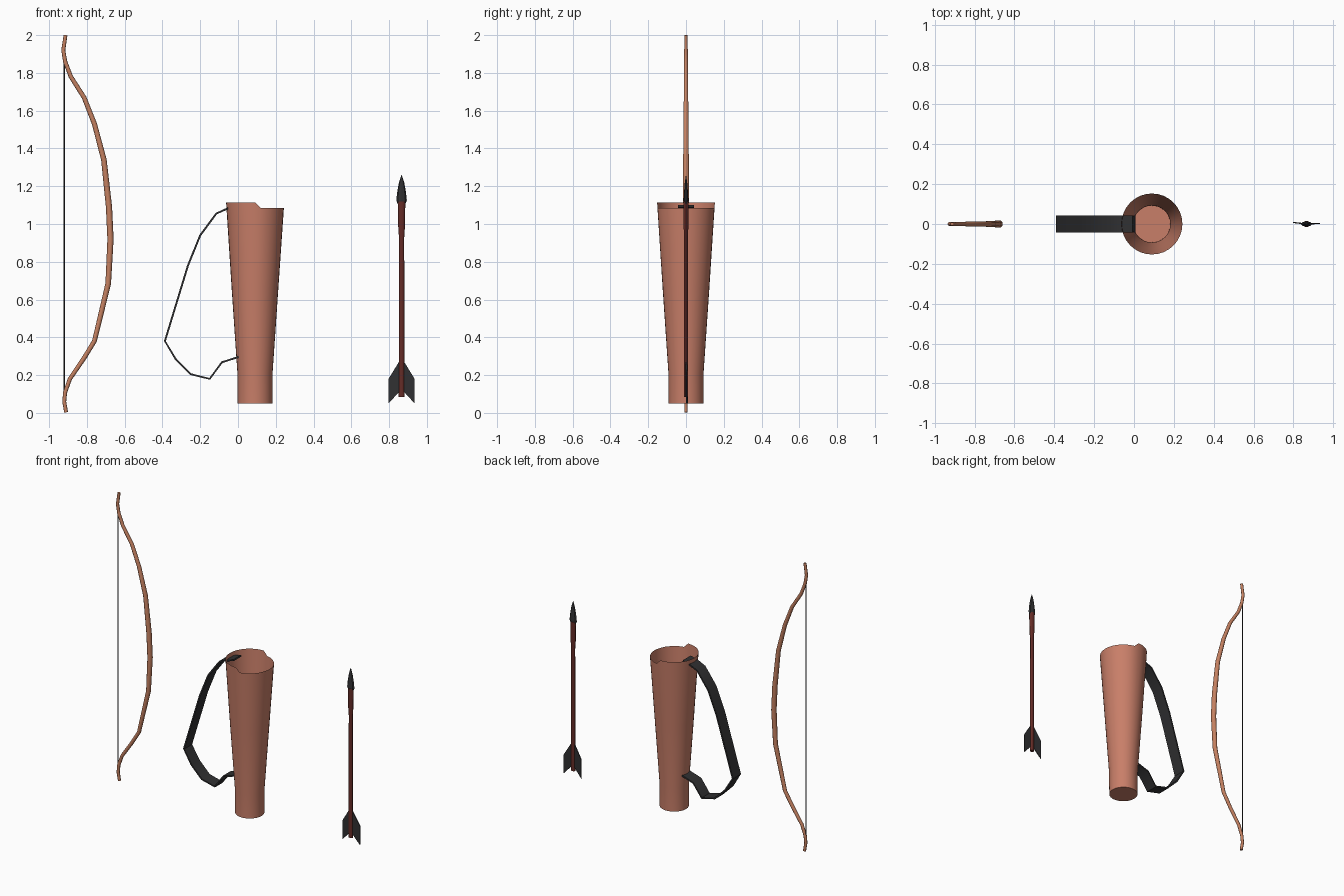
import bpy, bmesh
from math import sin, cos, pi
from mathutils import Vector

if "Cube" in bpy.data.objects:
    bpy.data.objects.remove(bpy.data.objects["Cube"])


def material(name, rgb):
    m = bpy.data.materials.new(name)
    m.diffuse_color = (*rgb, 1)
    m.use_nodes = True
    m.node_tree.nodes["Principled BSDF"].inputs["Base Color"].default_value = m.diffuse_color
    return m


WOOD = material("tan_wood", (0.56, 0.22, 0.12))
LEATHER = material("tan_leather", (0.58, 0.21, 0.14))
RED = material("dark_red_wood", (0.13, 0.025, 0.02))
DARK = material("charcoal", (0.03, 0.03, 0.032))


def finish(name, bm, mat, smooth=True):
    bmesh.ops.recalc_face_normals(bm, faces=bm.faces)
    mesh = bpy.data.meshes.new(name)
    bm.to_mesh(mesh)
    bm.free()
    mesh.materials.append(mat)
    ob = bpy.data.objects.new(name, mesh)
    bpy.context.collection.objects.link(ob)
    if smooth:
        bpy.ops.object.select_all(action='DESELECT')
        ob.select_set(True)
        bpy.context.view_layer.objects.active = ob
        bpy.ops.object.shade_smooth_by_angle(angle=0.7)
    return ob


def loft(name, rings, mat, caps=(True, True), smooth=True):
    """Skin a list of equal-sized point rings."""
    bm = bmesh.new()
    loops = [[bm.verts.new(p) for p in ring] for ring in rings]
    n = len(loops[0])
    for a, b in zip(loops, loops[1:]):
        for i in range(n):
            j = (i + 1) % n
            bm.faces.new((a[i], a[j], b[j], b[i]))
    for cap, ring in zip(caps, (loops[0], loops[-1])):
        if cap:
            bm.faces.new(ring)
    return finish(name, bm, mat, smooth)


def ellipse(x, y, z, rx, ry, n):
    return [(x + rx * cos(2 * pi * i / n), y + ry * sin(2 * pi * i / n), z) for i in range(n)]


def sweep(path, section):
    """Rings along an xz path; section(k) gives (in-plane, y) offsets."""
    pts = [Vector((x, 0, z)) for x, z in path]
    rings = []
    for k, p in enumerate(pts):
        t = pts[min(k + 1, len(pts) - 1)] - pts[max(k - 1, 0)]
        side = Vector((t.z, 0, -t.x)).normalized()
        rings.append([p + side * u + Vector((0, v, 0)) for u, v in section(k)])
    return rings


# Bow: recurved limb, thicker at the grip
bow_path = [(-0.913, 2.0), (-0.925, 1.92), (-0.915, 1.86), (-0.885, 1.78), (-0.815, 1.67),
            (-0.76, 1.53), (-0.71, 1.34), (-0.683, 1.09), (-0.675, 0.92), (-0.687, 0.685),
            (-0.76, 0.38), (-0.815, 0.29), (-0.89, 0.18), (-0.915, 0.11), (-0.92, 0.06), (-0.91, 0.003)]


def bow_section(k):
    f = max(0, 1 - abs(bow_path[k][1] - 1))
    u, v = 0.010 + 0.007 * f, 0.009 + 0.010 * f
    return [(u * cos(a * pi / 5), v * sin(a * pi / 5)) for a in range(10)]


loft("bow_limb", sweep(bow_path, bow_section), WOOD)
loft("bow_string", [ellipse(-0.92, 0, z, 0.004, 0.004, 6) for z in (0.12, 1.86)], DARK)

# Quiver: open tapered tube whose rim is raised on the strap side
QX, SIDES = 0.09, 32
rim = []
for x, y, z in ellipse(QX, 0, 1.085, 0.153, 0.153, SIDES):
    rim.append((x, y, 1.115 if x < QX + 0.01 else 1.085))
quiver_rings = [ellipse(QX, 0, z, r, r, SIDES) for z, r in ((0.05, 0.092), (0.21, 0.093), (0.65, 0.123))]
loft("quiver", quiver_rings + [rim], LEATHER, caps=(True, False))

# Strap: flat band looping off the quiver
strap_path = [(-0.005, 1.095), (-0.06, 1.08), (-0.115, 1.055), (-0.2, 0.94), (-0.265, 0.78),
              (-0.387, 0.38), (-0.33, 0.285), (-0.25, 0.205), (-0.15, 0.18), (-0.085, 0.268), (0.005, 0.297)]
band = [(-0.005, -0.043), (0.005, -0.043), (0.005, 0.043), (-0.005, 0.043)]
loft("quiver_strap", sweep(strap_path, lambda k: band), DARK)

# Arrow shaft, flaring into a collar under the head
AX = 0.866
shaft = [(0.085, 0.015), (0.93, 0.014), (0.99, 0.018), (1.12, 0.020)]
loft("arrow_shaft", [ellipse(AX, 0, z, r, r * 0.75, 10) for z, r in shaft], RED)

# Flattened leaf-shaped arrow head
head = [(1.10, 0.018), (1.125, 0.028), (1.17, 0.023), (1.22, 0.014), (1.26, 0.001)]
loft("arrow_head", [ellipse(AX, 0, z, r, r * 0.45, 8) for z, r in head], DARK, smooth=False)

# Two thin fletching vanes
for side, label, lean in ((-1, "left", 0.008), (1, "right", 0.003)):
    outline = [(0.005, 0.12), (0.069, 0.05), (0.069, 0.18), (0.014, 0.27), (0.005, 0.27)]
    faces = [[(AX + side * u, lean * u / 0.069 + t, z) for u, z in outline] for t in (-0.003, 0.003)]
    loft("fletching_" + label, faces, DARK, smooth=False)
